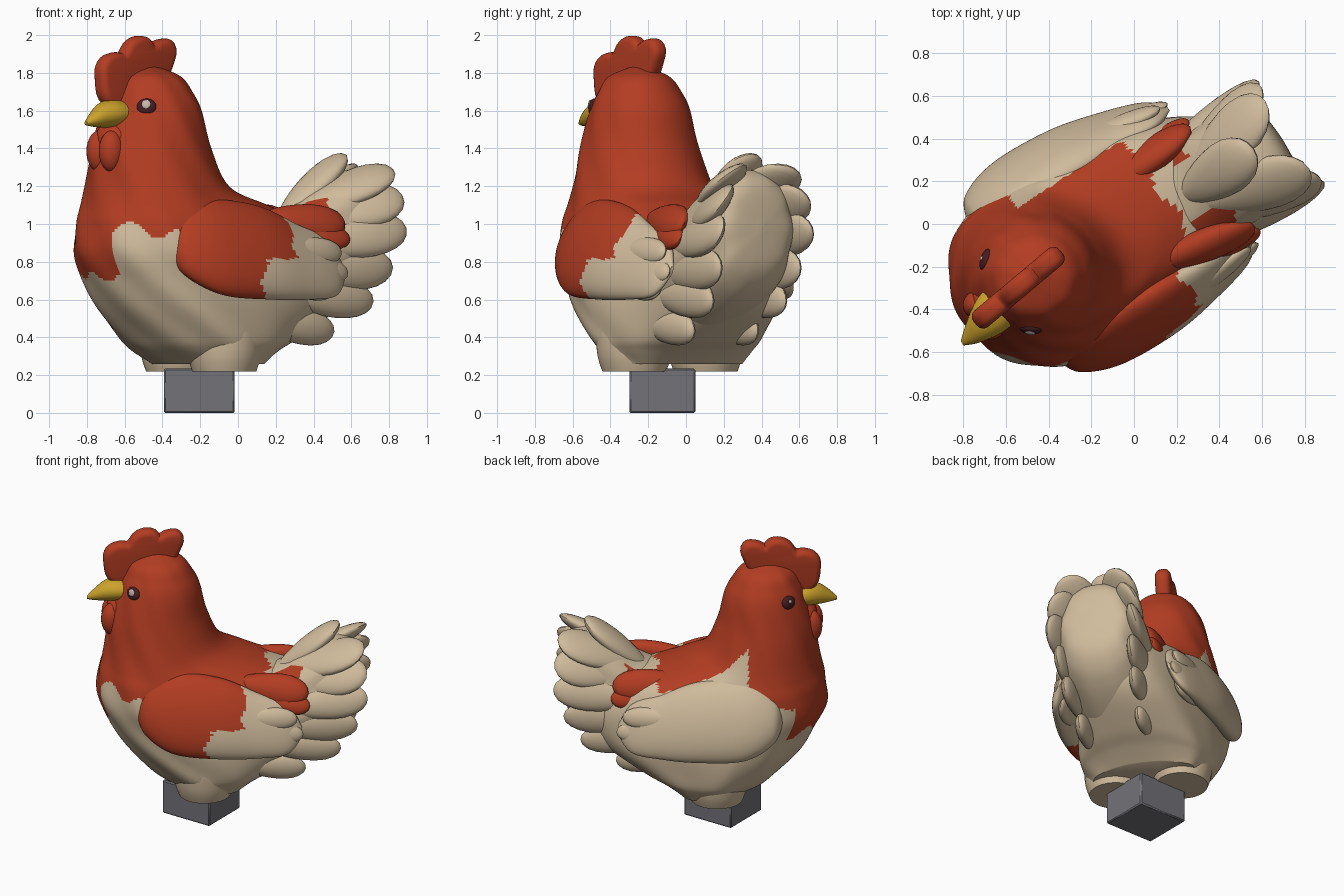
import bpy, bmesh, math
from mathutils import Vector, Matrix

cube = bpy.data.objects.get("Cube")
if cube:
    bpy.data.objects.remove(cube, do_unlink=True)

HEADING = math.radians(33)      # bird is built along x (tail +x), then turned
parts = []


def material(name, r, g, b):
    m = bpy.data.materials.new(name)
    m.use_nodes = True
    m.diffuse_color = (r, g, b, 1)
    bsdf = m.node_tree.nodes["Principled BSDF"]
    bsdf.inputs["Base Color"].default_value = (r, g, b, 1)
    bsdf.inputs["Roughness"].default_value = 0.8
    return m


RED = material("rust red", .45, .046, .016)
TAN = material("cream tan", .63, .5, .335)
GOLD = material("beak yellow", .6, .36, .025)
DARK = material("eye brown", .06, .012, .015)
GLINT = material("eye glint", .6, .48, .43)
GREY = material("stand grey", .17, .17, .19)


def finish(name, bm, mats, rule=None, turn=HEADING):
    bmesh.ops.recalc_face_normals(bm, faces=bm.faces)
    for f in bm.faces:
        f.material_index = int(rule(f.calc_center_median())) if rule else 0
    me = bpy.data.meshes.new(name)
    bm.to_mesh(me)
    bm.free()
    for m in mats:
        me.materials.append(m)
    ob = bpy.data.objects.new(name, me)
    ob.rotation_euler.z = turn
    bpy.context.collection.objects.link(ob)
    parts.append(ob)


def smooth_rows(rows, k):
    """Catmull-Rom interpolation between parameter rows."""
    out = []
    for i in range(len(rows) - 1):
        a, b, c, d = (rows[max(i - 1, 0)], rows[i], rows[i + 1], rows[min(i + 2, len(rows) - 1)])
        for s in range(k):
            t = s / k
            out.append([q + t * (r - p) / 2 + t * t * (p - 2.5 * q + 2 * r - e / 2)
                        + t ** 3 * (1.5 * (q - r) + (e - p) / 2)
                        for p, q, r, e in zip(a, b, c, d)])
    return out + [list(rows[-1])]


def loft(name, rows, ring, mats, rule=None, n=32, k=4):
    bm = bmesh.new()
    rings = [[bm.verts.new(ring(row, math.tau * i / n)) for i in range(n)]
             for row in smooth_rows(rows, k)]
    for a, b in zip(rings, rings[1:]):
        for i in range(n):
            j = (i + 1) % n
            bm.faces.new((a[i], a[j], b[j], b[i]))
    bm.faces.new(rings[0])
    bm.faces.new(rings[-1])
    finish(name, bm, mats, rule)


def blob(name, centre, size, mat, axes=None, flare=0.0):
    """Ellipsoid; flare widens its +x end."""
    bm = bmesh.new()
    bmesh.ops.create_uvsphere(bm, u_segments=24, v_segments=14, radius=1)
    for v in bm.verts:
        v.co.y *= 1 + flare * v.co.x
        v.co = Vector(p * s for p, s in zip(v.co, size))
        if axes:
            v.co = axes @ v.co
        v.co += Vector(centre)
    finish(name, bm, [mat])


def feather(name, root, tip, width, thick, normal, mat):
    root, tip = Vector(root), Vector(tip)
    x = (tip - root).normalized()
    y = Vector(normal).cross(x).normalized()
    axes = Matrix((x, y, x.cross(y))).transposed()
    blob(name, (root + tip) / 2, ((tip - root).length / 2, width, thick), mat, axes, .35)


# Body, neck and head in one loft: z, front, back, half width
MID = .045
body_rows = [(.26, -.44, .08, .35), (.33, -.56, .2, .41), (.4, -.64, .34, .44), (.55, -.77, .56, .455),
             (.7, -.86, .64, .455), (.85, -.92, .62, .455), (1, -.91, .46, .43),
             (1.1, -.885, .17, .395), (1.2, -.865, -.09, .365), (1.4, -.835, -.2, .315),
             (1.6, -.78, -.25, .265), (1.7, -.74, -.30, .22), (1.78, -.69, -.36, .16),
             (1.83, -.58, -.47, .04)]


def body_ring(row, a):
    z, front, back, w = row
    c = math.cos(a)
    mid = front + w
    w *= 1 + .012 * math.sin(9 * a + 14 * z)
    return (mid + c * (w if c < 0 else back - mid), MID + w * math.sin(a), z)


def body_red(p):
    wave = .03 * math.sin(p.y * 24) + .015 * math.sin(p.x * 37)
    if p.x < -.42:
        low = .73 if -.14 < p.y < .42 else .97
        return p.z > low + wave
    return p.z > .93 + wave and p.x + wave < .2 and p.y < .36


loft("body", body_rows, body_ring, [TAN, RED], body_red, n=180, k=10)

# Tail mass: x, bottom, top, half width
tail_rows = [(-.12, .42, .95, .29), (.12, .36, 1.03, .295), (.3, .42, 1.1, .29), (.45, .48, 1.2, .285),
             (.6, .56, 1.28, .28), (.71, .65, 1.27, .25), (.78, .77, 1.19, .18), (.8, .95, 1.0, .02)]


def tail_ring(row, a):
    x, lo, hi, w = row
    w *= 1 + .03 * math.cos(8 * a)
    c = math.cos(a)
    return (x, -.04 + w * math.copysign(abs(c) ** .8, c), (lo + hi) / 2 + math.sin(a) * (hi - lo) / 2)


def tail_red(p):
    wave = .03 * math.sin(25 * p.y)
    return p.z > .9 and p.x < (.14 if abs(p.y + .01) < .13 else .4) + wave


loft("tail", tail_rows, tail_ring, [TAN, RED], tail_red, n=96, k=8)

# Tail fan, skirt and saddle feathers on both sides
feather("tail_top_feather", (.24, -.02, 1.0), (.66, -.01, 1.37), .12, .065, (-.6, 0, 1), TAN)
fan = [((.3, .06, 1.06), (.83, .19, 1.29), .13, .5), ((.36, .15, 1.0), (.85, .25, 1.15), .12, 1.2),
       ((.25, .22, .87), (.855, .28, .98), .11, 3), ((.1, .22, .75), (.79, .25, .77), .11, 5),
       ((.05, .22, .64), (.68, .23, .59), .1, 5), ((-.1, .22, .5), (.45, .2, .43), .09, 3)]
for side, label in ((1, "left"), (-1, "right")):
    for i, (root, tip, width, out) in enumerate(fan):
        ends = [(p[0], side * p[1] - .04, p[2]) for p in (root, tip)]
        feather(f"{label}_tail_feather_{i + 1}", *ends, width, .06, (-.2, side * out, 1 if i < 3 else 0), TAN)
    feather(f"{label}_saddle_feather", (-.05, side * .2, 1.02), (.47, side * .28 - .04, 1.0),
            .1, .07, (0, side * 2, 1), RED)
    feather(f"{label}_saddle_tip", (.1, side * .25 - .02, .95), (.48, side * .31 - .04, .92),
            .07, .05, (0, side * 2, 1), RED)

# Wings: x, centre z, half height, distance from middle, half thickness
wing_rows = [(-.65, .88, .02, .375, .01), (-.59, .88, .15, .4, .08), (-.4, .875, .25, .425, .11),
             (-.1, .85, .25, .425, .11), (.15, .8, .2, .41, .08), (.34, .77, .15, .385, .05),
             (.43, .75, .03, .37, .01)]


def wing_mid(x):
    return MID - .05 * (x + .5)


def right_wing_red(p):
    edge = .025 * math.sin(p.z * 34) + .012 * math.sin(p.x * 45)
    return p.x < -.17 + edge or (p.z > .8 + edge and p.x < .05 + edge)


for side, label in ((1, "left"), (-1, "right")):
    def wing_ring(row, a):
        x, z, h, off, t = row
        lean = -.08 * math.sin(a) * h / .25
        return (x, wing_mid(x) + side * (off + lean + t * math.cos(a)), z + h * math.sin(a))

    loft(f"{label}_wing", wing_rows, wing_ring, [TAN, RED],
         right_wing_red if side < 0 else None, n=110, k=14)
    for i, (z0, z1, x1) in enumerate(((.7, .65, .35), (.79, .74, .44), (.87, .85, .4))):
        feather(f"{label}_wing_feather_{i + 1}", (-.05, wing_mid(0) + side * .44, z0),
                (x1, wing_mid(x1) + side * .39, z1), .07, .045, (0, side, .3), TAN)

# Leg stumps, cut flat below the body
for side, label in ((1, "left"), (-1, "right")):
    def leg_ring(row, a):
        z, r = row
        return (-.21 + r * math.cos(a), .035 + side * .225 + r * math.sin(a), z)

    loft(f"{label}_leg_stump", [(.22, .17), (.3, .195), (.42, .205), (.55, .2)], leg_ring, [TAN], n=28, k=3)

# Comb: rounded outline, filled, bevelled and turned slightly with the head
curve = bpy.data.curves.new("comb_outline", "CURVE")
curve.dimensions, curve.fill_mode = "2D", "BOTH"
curve.extrude, curve.bevel_depth, curve.bevel_resolution = .012, .038, 3
outline = [(-.8, 1.66), (-.84, 1.77), (-.83, 1.84), (-.77, 1.87), (-.71, 1.87), (-.64, 1.945), (-.57, 1.955),
           (-.52, 1.915), (-.45, 1.94), (-.4, 1.935), (-.41, 1.86), (-.48, 1.76), (-.65, 1.68)]
spline = curve.splines.new("BEZIER")
spline.bezier_points.add(len(outline) - 1)
for point, co in zip(spline.bezier_points, outline):
    point.co = (co[0], co[1], 0)
    point.handle_left_type = point.handle_right_type = "AUTO"
spline.use_cyclic_u = True
spline.resolution_u = 5
helper = bpy.data.objects.new("comb_helper", curve)
comb_mesh = bpy.data.meshes.new_from_object(helper)
bpy.data.objects.remove(helper)
bm = bmesh.new()
bm.from_mesh(comb_mesh)
bpy.data.meshes.remove(comb_mesh)
bmesh.ops.remove_doubles(bm, verts=bm.verts, dist=.0005)
bm.transform(Matrix.Translation((-.62, MID, 0)) @ Matrix.Rotation(math.radians(7), 4, "Z")
             @ Matrix.Translation((.62, 0, 0)) @ Matrix.Rotation(math.pi / 2, 4, "X"))
finish("comb", bm, [RED])

# Beak: x, middle y, centre z, half height, half width
loft("beak", [(-.73, .02, 1.585, .07, .105), (-.8, .01, 1.585, .075, .1),
              (-.87, -.005, 1.575, .065, .075), (-.93, -.02, 1.555, .04, .045), (-.98, -.03, 1.535, .012, .012)],
     lambda r, a: (r[0], r[1] + r[4] * math.cos(a), r[2] + r[3] * math.sin(a)), [GOLD], n=20)

# Eyes, wattles and chin
for side, label, glint in ((1, "left", .011), (-1, "right", .024)):
    out = Vector((-.62, side * .76, .2)).normalized()
    spot = Vector((-.675, MID + side * .195, 1.62))
    axes = out.to_track_quat("Z", "Y").to_matrix()
    blob(f"{label}_eye", spot, (.052, .045, .022), DARK, axes)
    blob(f"{label}_eye_glint", spot + out * .018 + Vector((0, 0, .01)), (glint, glint, .008), GLINT, axes)
    blob(f"{label}_wattle", (-.82, .025 + side * .06, 1.385), (.07, .065, .11), RED)
blob("chin", (-.77, .03, 1.45), (.085, .12, .09), RED)

# Stand block
bm = bmesh.new()
bmesh.ops.create_cube(bm, size=1)
for v in bm.verts:
    v.co = Vector((v.co.x * .375, v.co.y * .35, v.co.z * .235)) + Vector((-.205, -.125, .1175))
bmesh.ops.bevel(bm, geom=bm.edges[:], offset=.008, segments=1, affect="EDGES")
finish("stand_block", bm, [GREY], turn=0)

# Smooth shading with sharp edges kept
bpy.ops.object.select_all(action="DESELECT")
for ob in parts:
    ob.select_set(True)
bpy.context.view_layer.objects.active = parts[0]
bpy.ops.object.shade_smooth_by_angle(angle=math.radians(40))
